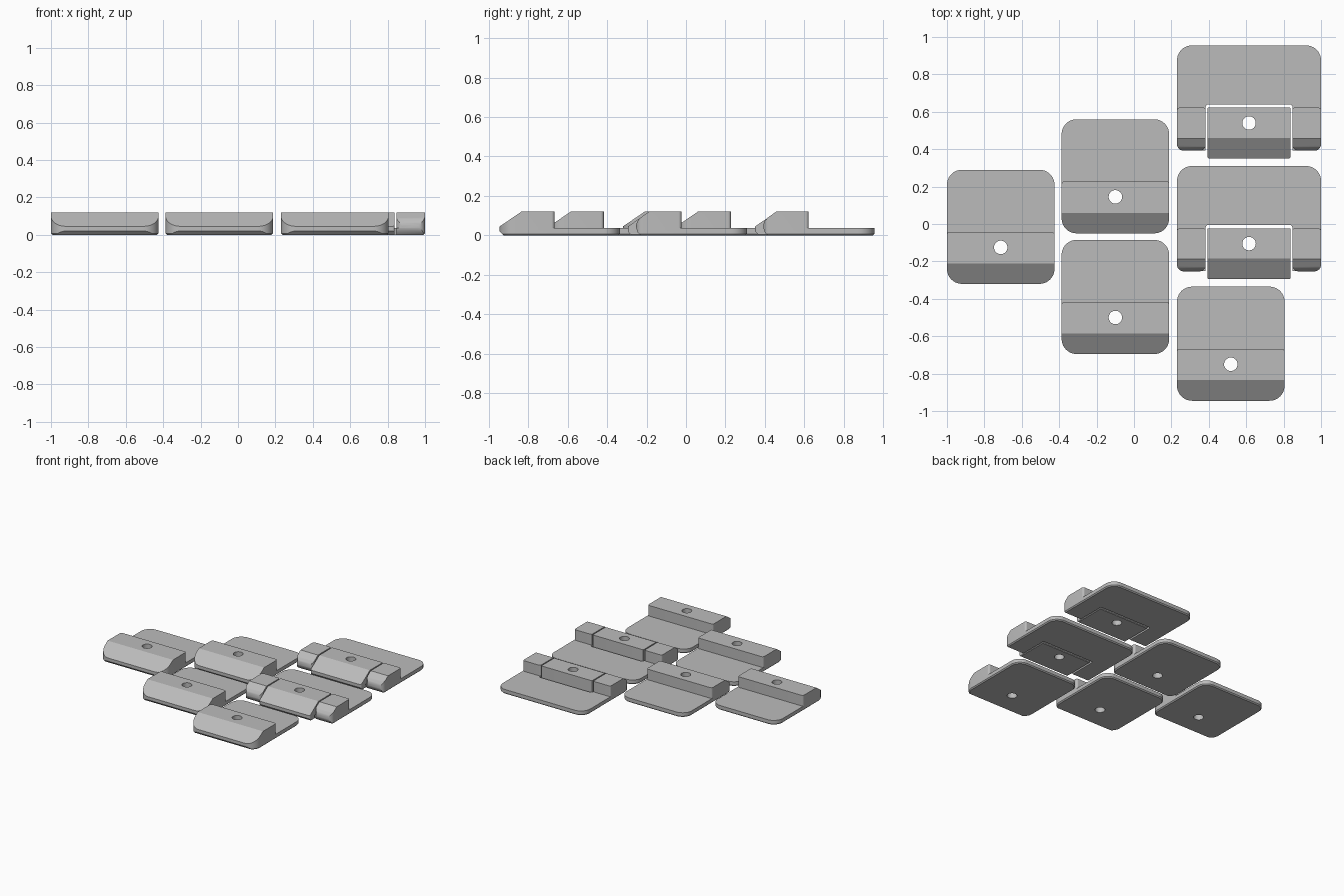
import bpy, bmesh, math

if "Cube" in bpy.data.objects:
    bpy.data.objects.remove(bpy.data.objects["Cube"])

grey = bpy.data.materials.new("plain grey")
grey.diffuse_color = (0.5, 0.5, 0.5, 1)
grey.use_nodes = True
grey.node_tree.nodes["Principled BSDF"].inputs["Base Color"].default_value = grey.diffuse_color

H, PLATE, BEV = 0.12, 0.036, 0.008


def make(name, bm):
    bmesh.ops.recalc_face_normals(bm, faces=bm.faces)
    me = bpy.data.meshes.new(name)
    bm.to_mesh(me)
    bm.free()
    me.materials.append(grey)
    ob = bpy.data.objects.new(name, me)
    bpy.context.collection.objects.link(ob)
    return ob


def outline(x0, x1, y0, y1, radii, inset=0.0, n=10):
    """Rounded rectangle; radii run front-left, front-right, back-right, back-left."""
    x0, x1, y0, y1 = x0 + inset, x1 - inset, y0 + inset, y1 - inset
    pts = []
    corners = [(x0, y0, 1, 1), (x1, y0, -1, 1), (x1, y1, -1, -1), (x0, y1, 1, -1)]
    for i, (cx, cy, sx, sy) in enumerate(corners):
        r = max(radii[i] - inset, 0.002)
        for k in range(n + 1):
            a = math.pi + (i + k / n) * math.pi / 2
            pts.append((cx + sx * r + r * math.cos(a), cy + sy * r + r * math.sin(a)))
    return pts


def loft(name, loops):
    bm = bmesh.new()
    rings = [[bm.verts.new(p) for p in loop] for loop in loops]
    n = len(rings[0])
    for a, b in zip(rings, rings[1:]):
        for i in range(n):
            j = (i + 1) % n
            bm.faces.new((a[i], a[j], b[j], b[i]))
    bm.faces.new(rings[0][::-1])
    bm.faces.new(rings[-1])
    return make(name, bm)


def slab(name, x0, x1, y0, y1, radii, z0, z1, bev=0.0):
    layers = [(z0, 0.0), (z1, 0.0)]
    if bev:
        layers = [(z0, bev), (z0 + bev, 0.0), (z1, 0.0)]
    return loft(name, [[(x, y, z) for x, y in outline(x0, x1, y0, y1, radii, i)]
                       for z, i in layers])


def side_profile(name, x0, x1, pts):
    return loft(name, [[(x, y, z) for y, z in pts] for x in (x0, x1)])


def boolean(ob, tool, op):
    bpy.ops.object.select_all(action='DESELECT')
    bpy.context.view_layer.objects.active = ob
    ob.select_set(True)
    m = ob.modifiers.new(op, 'BOOLEAN')
    m.operation, m.object, m.solver = op, tool, 'EXACT'
    bpy.ops.object.modifier_apply(modifier=m.name)
    bpy.data.objects.remove(tool, do_unlink=True)


def smooth(ob):
    bpy.ops.object.select_all(action='DESELECT')
    bpy.context.view_layer.objects.active = ob
    ob.select_set(True)
    bpy.ops.object.shade_smooth_by_angle(angle=math.radians(25))


def wedge_points(y):
    # lower chamfer, short lip, long slope
    return [(y + 0.02, -0.05), (y + 0.02, 0), (y, 0.02), (y, 0.045),
            (y + 0.11, H), (y + 0.11, 0.2), (y + 1, 0.2), (y + 1, -0.05)]


def drill(ob, x, y):
    boolean(ob, slab("hole", x - 0.036, x + 0.036, y - 0.036, y + 0.036,
                     [0.036] * 4, -0.1, 0.3), 'DIFFERENCE')


def clip(name, x, y):
    """Plain clip: rounded plate with a sloped bar along the front."""
    w, d, r = 0.575, 0.61, 0.08
    ob = slab(name, x, x + w, y, y + d, [r] * 4, 0, PLATE, BEV)
    bar = slab("bar", x, x + w, y, y + 0.278, [r, r, 0.015, 0.015], 0.01, H)
    boolean(ob, bar, 'UNION')
    boolean(ob, side_profile("wedge", x - 0.1, x + w + 0.1, wedge_points(y)), 'INTERSECT')
    drill(ob, x + w / 2, y + 0.195)
    smooth(ob)


def hinged(name, x, y):
    """Wide clip: slotted plate with two rounded shoulders and a loose tongue."""
    w, back = 0.77, 0.605
    front, bar_back = y + 0.042, y + 0.272
    ob = slab(name + "_plate", x, x + w, front, y + back,
              [0.035, 0.035, 0.08, 0.08], 0, PLATE, BEV)
    for a, b, radii in ((x, x + 0.155, [0.035, 0.035, 0.015, 0.015]),
                        (x + w - 0.155, x + w, [0.035, 0.035, 0.015, 0.015])):
        boolean(ob, slab("shoulder", a, b, front, bar_back, radii, 0.01, H), 'UNION')
    # rounded nose of the shoulders
    nose = [(front + 0.022, -0.05), (front + 0.022, 0), (front + 0.008, 0.015),
            (front + 0.001, 0.035), (front, 0.052), (front + 0.006, 0.070),
            (front + 0.020, 0.088), (front + 0.065, H), (front + 0.065, 0.2),
            (front + 1, 0.2), (front + 1, -0.05)]
    boolean(ob, side_profile("nose", x - 0.1, x + w + 0.1, nose), 'INTERSECT')
    boolean(ob, slab("slot", x + 0.153, x + w - 0.153, front - 0.2, y + 0.29,
                     [0.015] * 4, -0.1, 0.3), 'DIFFERENCE')
    smooth(ob)

    tongue = slab(name + "_tongue", x + 0.162, x + w - 0.162, y, bar_back,
                  [0.012, 0.012, 0.006, 0.006], 0, H, 0.005)
    boolean(tongue, side_profile("wedge", x, x + w, wedge_points(y)), 'INTERSECT')
    drill(tongue, x + w / 2, y + 0.19)
    smooth(tongue)


for i, (x, y) in enumerate([(-1.0, -0.32), (-0.387, -0.05), (-0.387, -0.695), (0.23, -0.945)]):
    clip(f"clip_{i + 1}", x, y)
for i, (x, y) in enumerate([(0.23, 0.35), (0.23, -0.295)]):
    hinged(f"wide_clip_{i + 1}", x, y)
